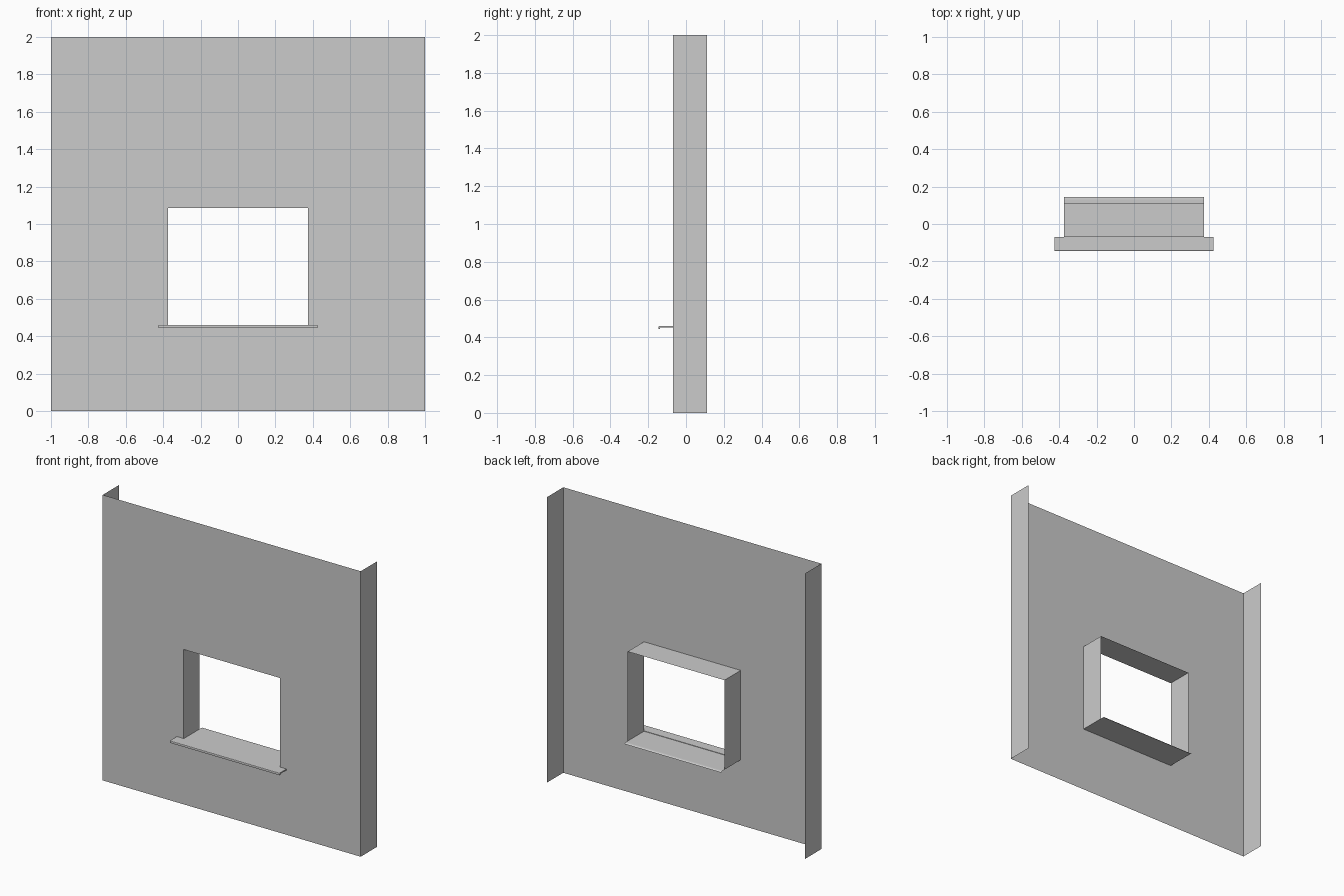
import bpy, bmesh

if "Cube" in bpy.data.objects:
    bpy.data.objects.remove(bpy.data.objects["Cube"])

FRONT, BACK = -0.07, 0.11          # wall depth
W, Z0, Z1 = 0.375, 0.458, 1.085    # window half width, bottom, top


def finish(bm, name):
    mesh = bpy.data.meshes.new(name)
    bm.to_mesh(mesh)
    bm.free()
    obj = bpy.data.objects.new(name, mesh)
    bpy.context.collection.objects.link(obj)
    return obj


def rect(bm, w, z0, z1, y):
    return [bm.verts.new((x, y, z)) for x, z in ((-w, z0), (w, z0), (w, z1), (-w, z1))]


def sweep(name, profile, w, closed):
    """Extrude a (y, z) profile along x from -w to w."""
    bm = bmesh.new()
    a, b = ([bm.verts.new((x, y, z)) for y, z in profile] for x in (-w, w))
    n = len(profile)
    for i in range(n if closed else n - 1):
        j = (i + 1) % n
        bm.faces.new((a[i], b[i], b[j], a[j]))
    if closed:
        bm.faces.new(a)
        bm.faces.new(b[::-1])
        bmesh.ops.recalc_face_normals(bm, faces=bm.faces[:])
    return finish(bm, name)


# Wall face around the opening, returned side edges
bm = bmesh.new()
outer = rect(bm, 1, 0, 2, FRONT)
inner = rect(bm, W, Z0, Z1, FRONT)
outer_back = rect(bm, 1, 0, 2, BACK)
inner_back = rect(bm, W, Z0, Z1, BACK)
for i in range(4):
    j = (i + 1) % 4
    bm.faces.new((outer[i], outer[j], inner[j], inner[i]))
    if i != 0:                      # jambs and head; the sill covers the bottom
        bm.faces.new((inner[i], inner[j], inner_back[j], inner_back[i]))
    if i in (1, 3):
        bm.faces.new((outer[j], outer[i], outer_back[i], outer_back[j]))
for v in [v for v in bm.verts if not v.link_faces]:
    bm.verts.remove(v)
finish(bm, "wall")

# Projecting outer sill with a turned-down nose
sweep("outer_sill", [(FRONT, 0.461), (-0.14, 0.461), (-0.144, 0.459), (-0.145, 0.455),
                     (-0.145, 0.445), (-0.138, 0.445), (-0.138, 0.453), (FRONT, 0.453)],
      0.425, True)

# Thin inner sill sheet, curling down at its back edge
sweep("inner_sill", [(FRONT, Z0), (0.13, Z0), (0.138, 0.457), (0.143, 0.454), (0.145, 0.450)],
      W, False)
